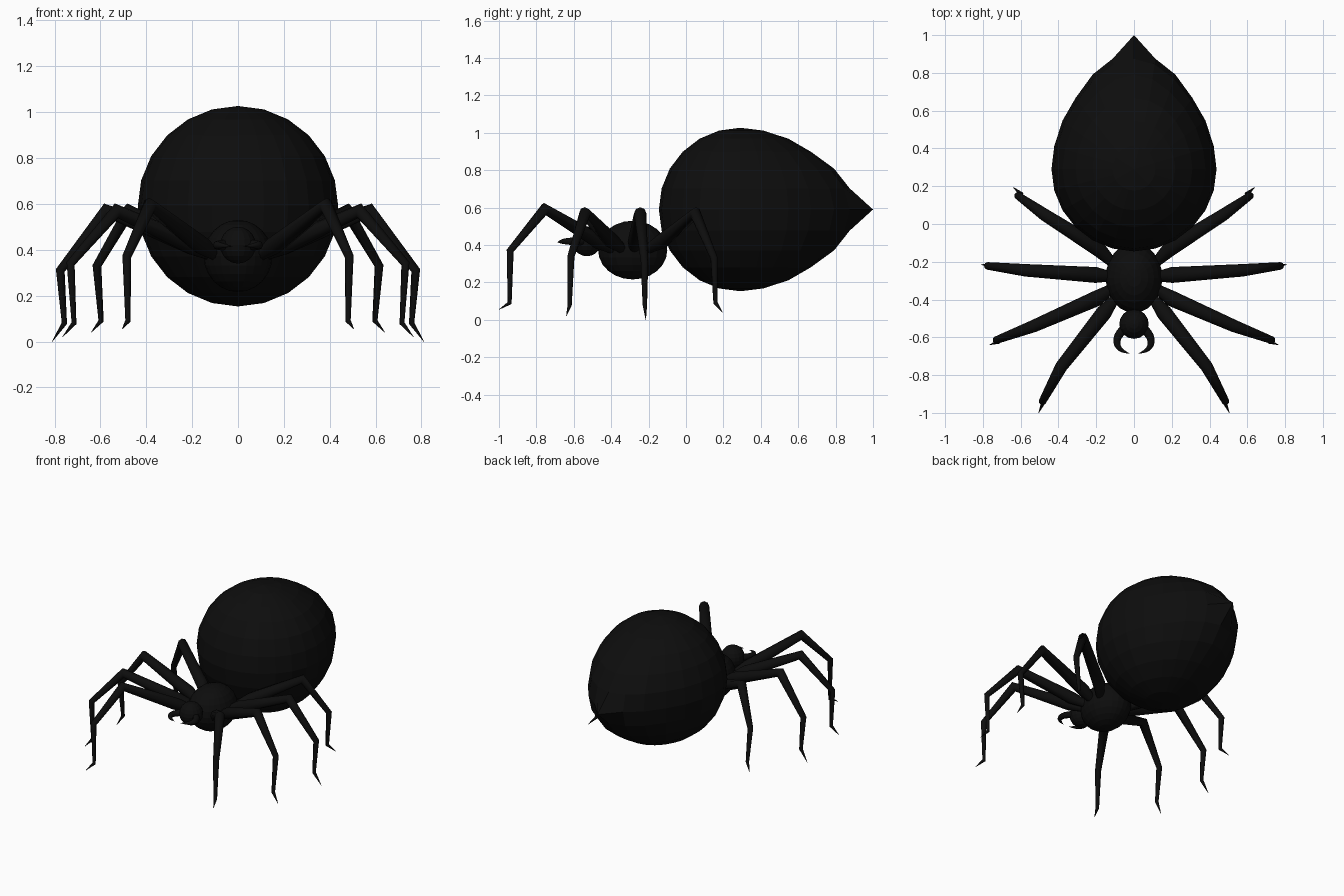
import bpy, bmesh
from math import acos, degrees
from mathutils import Vector

if "Cube" in bpy.data.objects:
    bpy.data.objects.remove(bpy.data.objects["Cube"])

black = bpy.data.materials.new("black")
black.diffuse_color = (0.004, 0.004, 0.004, 1)
black.use_nodes = True
black.node_tree.nodes["Principled BSDF"].inputs["Base Color"].default_value = black.diffuse_color


def link_mesh(name, mesh):
    obj = bpy.data.objects.new(name, mesh)
    bpy.context.collection.objects.link(obj)
    mesh.materials.clear()
    mesh.materials.append(black)
    return obj


def ball(name, center, radii, segs, rings, pull=None):
    bm = bmesh.new()
    bmesh.ops.create_uvsphere(bm, u_segments=segs, v_segments=rings, radius=1)
    for v in bm.verts:
        n = v.co.normalized()
        v.co = Vector([c + r * k for c, r, k in zip(center, radii, n)])
        if pull:
            v.co.y += pull(n)
    mesh = bpy.data.meshes.new(name)
    bm.to_mesh(mesh)
    bm.free()
    return link_mesh(name, mesh)


def tube(name, points, side, spline_type='POLY'):
    """Tapered tube; points are (x, y, z, radius)."""
    cu = bpy.data.curves.new(name + "_path", 'CURVE')
    cu.dimensions = '3D'
    cu.bevel_depth = 1
    cu.bevel_resolution = 2
    cu.use_fill_caps = True
    sp = cu.splines.new(spline_type)
    sp.points.add(len(points) - 1)
    for p, (x, y, z, r) in zip(sp.points, points):
        p.co = (x * side, y, z, 1)
        p.radius = r
    if spline_type == 'NURBS':
        sp.order_u = 3
        sp.use_endpoint_u = True
        sp.resolution_u = 4
    tmp = bpy.data.objects.new(name + "_path", cu)
    bpy.context.collection.objects.link(tmp)
    bpy.context.view_layer.update()
    dg = bpy.context.evaluated_depsgraph_get()
    mesh = bpy.data.meshes.new_from_object(tmp.evaluated_get(dg))
    bpy.data.objects.remove(tmp)
    mesh.name = name
    return link_mesh(name, mesh)


# Abdomen: sphere whose rear is drawn out into a point
falloff = [0.275, 0.165, 0.125, 0.07, 0.04, 0.01, 0, 0]


def rear_pull(n):
    a = min(degrees(acos(max(-1, min(1, n.y)))), 90) / 15
    i = int(a)
    return falloff[i] + (falloff[i + 1] - falloff[i]) * (a - i)


ball("abdomen", (0, 0.29, 0.59), (0.437, 0.435, 0.437), 24, 12, rear_pull)

# Thorax and head
ball("thorax", (0, -0.285, 0.373), (0.15, 0.185, 0.157), 24, 12)
ball("head", (0, -0.53, 0.42), (0.078, 0.078, 0.08), 16, 10)

# Leg joints: hip, thigh, knee, shin, ankle, foot tip
radii = (0.022, 0.042, 0.033, 0.02, 0.012, 0.001)
legs = {
    "front_leg": [(0.09, -0.38, 0.37), (0.16, -0.47, 0.42), (0.385, -0.755, 0.593),
                  (0.485, -0.94, 0.37), (0.48, -0.943, 0.09), (0.505, -1.0, 0.055)],
    "second_leg": [(0.10, -0.33, 0.37), (0.20, -0.395, 0.42), (0.53, -0.54, 0.57),
                   (0.73, -0.615, 0.34), (0.715, -0.622, 0.08), (0.765, -0.64, 0.02)],
    "third_leg": [(0.10, -0.28, 0.37), (0.20, -0.27, 0.42), (0.575, -0.245, 0.57),
                  (0.775, -0.222, 0.31), (0.757, -0.22, 0.08), (0.81, -0.215, 0.0)],
    "rear_leg": [(0.10, -0.22, 0.37), (0.19, -0.13, 0.42), (0.475, 0.05, 0.57),
                 (0.615, 0.15, 0.33), (0.597, 0.158, 0.09), (0.64, 0.195, 0.04)],
}
# Fangs: curved pincers in front of the head
fang = [(0.045, -0.55, 0.42, 0.025), (0.095, -0.59, 0.42, 0.022),
        (0.085, -0.67, 0.42, 0.014), (0.025, -0.685, 0.415, 0.001)]

for side, tag in ((1, "right"), (-1, "left")):
    for name, joints in legs.items():
        tube(f"{tag}_{name}", [(*j, r) for j, r in zip(joints, radii)], side)
    tube(f"{tag}_fang", fang, side, 'NURBS')
